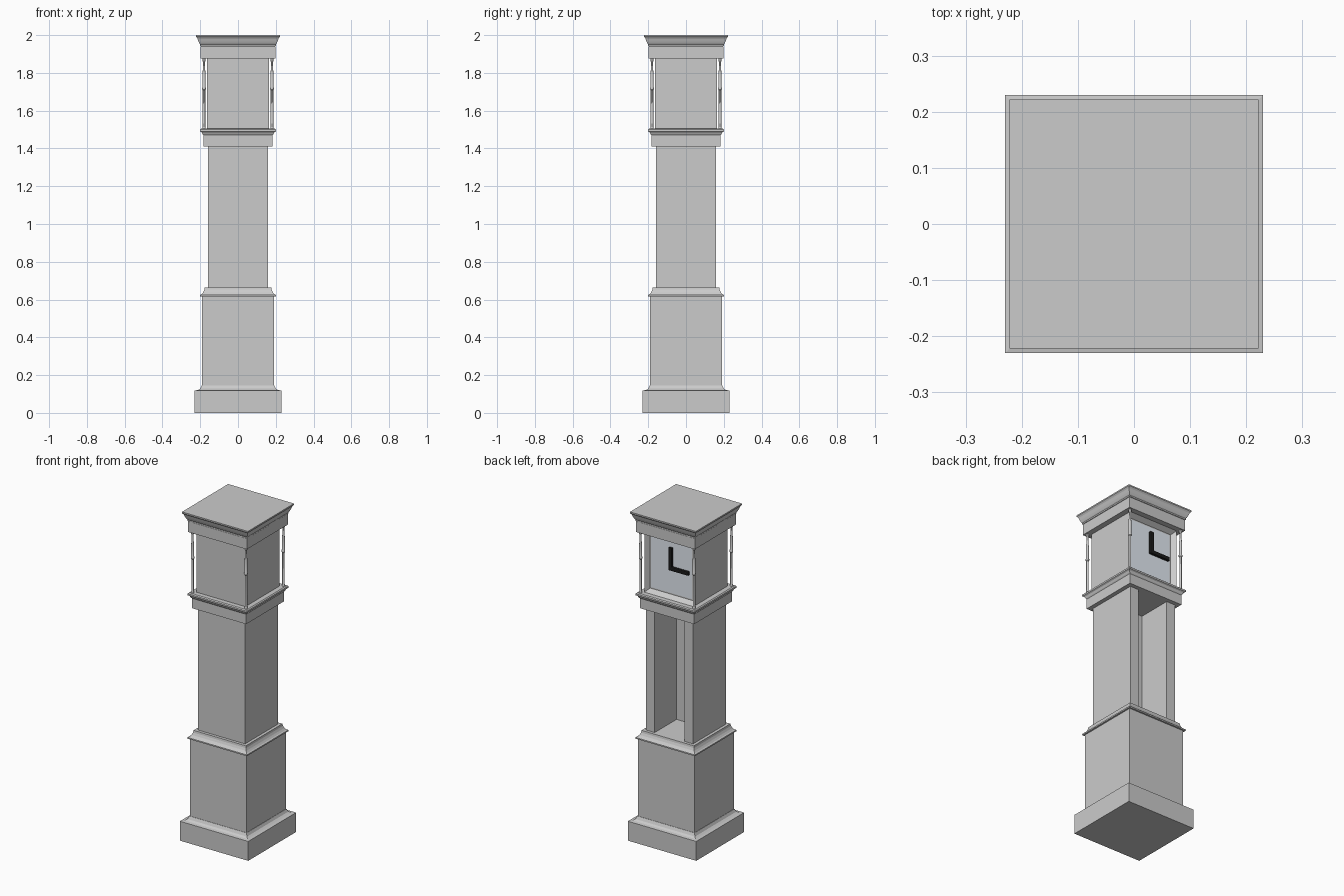
import bpy, bmesh
from math import cos, sin, pi, sqrt

if "Cube" in bpy.data.objects:
    bpy.data.objects.remove(bpy.data.objects["Cube"])


def finish(name, bm, color=None):
    bmesh.ops.recalc_face_normals(bm, faces=bm.faces)
    mesh = bpy.data.meshes.new(name)
    bm.to_mesh(mesh)
    bm.free()
    ob = bpy.data.objects.new(name, mesh)
    bpy.context.collection.objects.link(ob)
    if color:
        mat = bpy.data.materials.new(name + "_colour")
        mat.diffuse_color = color
        mat.use_nodes = True
        mat.node_tree.nodes["Principled BSDF"].inputs["Base Color"].default_value = mat.diffuse_color
        mesh.materials.append(mat)
    return ob


def stack(name, profile, sides=4, at=(0, 0)):
    """Loft rings of (half width, z); four sides give a square section."""
    bm = bmesh.new()
    scale = sqrt(2) if sides == 4 else 1
    rings = []
    for r, z in profile:
        angles = [2 * pi * (i + 0.5) / sides for i in range(sides)]
        rings.append([bm.verts.new((at[0] + r * scale * cos(a),
                                    at[1] + r * scale * sin(a), z)) for a in angles])
    for low, high in zip(rings, rings[1:]):
        for i in range(sides):
            j = (i + 1) % sides
            bm.faces.new((low[i], low[j], high[j], high[i]))
    bm.faces.new(rings[0])
    bm.faces.new(rings[-1])
    return finish(name, bm)


def box(name, x, y, z, color=None):
    bm = bmesh.new()
    bmesh.ops.create_cube(bm, size=1)
    for v in bm.verts:
        v.co = [lo if c < 0 else hi for c, (lo, hi) in zip(v.co, (x, y, z))]
    return finish(name, bm, color)


# Plinth with sloping top moulding, and lower cabinet
stack("plinth", [(0.23, 0), (0.23, 0.118), (0.212, 0.121), (0.2, 0.128), (0.192, 0.145)])
stack("lower_cabinet", [(0.19, 0.14), (0.19, 0.62)])

# Waist moulding: lip with a hollow curve
stack("waist_moulding", [(0.19, 0.617), (0.2, 0.617), (0.2, 0.625), (0.192, 0.629),
                         (0.184, 0.639), (0.178, 0.652), (0.176, 0.665)])

# Trunk: U-shaped plan leaving a tall recess on the +y side
w, a, d = 0.158, 0.1, -0.052
plan = [(-w, -w), (w, -w), (w, w), (a, w), (a, d), (-a, d), (-a, w), (-w, w)]
bm = bmesh.new()
base = bm.faces.new([bm.verts.new((x, y, 0.665)) for x, y in plan])
ext = bmesh.ops.extrude_face_region(bm, geom=[base], use_keep_orig=True)
top = [g for g in ext["geom"] if isinstance(g, bmesh.types.BMVert)]
bmesh.ops.translate(bm, verts=top, vec=(0, 0, 0.745))
finish("trunk", bm)

# Hood seat moulding
stack("hood_base", [(0.183, 1.41), (0.183, 1.47), (0.187, 1.475), (0.192, 1.485),
                    (0.2, 1.49), (0.2, 1.5), (0.194, 1.505)])

# Hood case, its +y side splayed inwards around the dial
bm = bmesh.new()
bmesh.ops.create_cube(bm, size=1)
for v in bm.verts:
    v.co = (v.co.x * 0.33, v.co.y * 0.33, 1.69 + v.co.z * 0.37)
bmesh.ops.recalc_face_normals(bm, faces=bm.faces)
back = [f for f in bm.faces if f.normal.y > 0.9]
bmesh.ops.inset_region(bm, faces=back, thickness=0.028, depth=-0.028)
finish("hood_case", bm)

# Dial and hands
box("dial", (-0.137, 0.137), (0.134, 0.139), (1.533, 1.847), (0.78, 0.83, 0.9, 1))
black = (0.01, 0.01, 0.01, 1)
for name, x, z in (("minute_hand", (-0.012, 0.012), (1.676, 1.815)),
                   ("hour_hand", (-0.125, 0.012), (1.676, 1.7))):
    hand = box(name, x, (0.139, 0.157), z, black)
    bev = hand.modifiers.new("rounded", "BEVEL")
    bev.width = 0.005
    bev.segments = 2

# Slender corner columns with a ring at mid height
for sx in (-1, 1):
    for sy in (-1, 1):
        side = ("right" if sx > 0 else "left") + ("_back" if sy > 0 else "_front")
        col = stack("column_" + side,
                    [(0.009, 1.5), (0.009, 1.51), (0.007, 1.515), (0.007, 1.708),
                     (0.01, 1.712), (0.01, 1.722), (0.008, 1.726), (0.008, 1.8),
                     (0.006, 1.82), (0.006, 1.86), (0.009, 1.865), (0.009, 1.88)],
                    12, (sx * 0.18, sy * 0.18))
        bpy.context.view_layer.objects.active = col
        col.select_set(True)
        bpy.ops.object.shade_smooth_by_angle()
        col.select_set(False)

# Frieze and cornice
stack("frieze", [(0.198, 1.875), (0.198, 1.94), (0.194, 1.945)])
stack("cornice", [(0.2, 1.942), (0.2, 1.95), (0.204, 1.955), (0.209, 1.966),
                  (0.215, 1.983), (0.222, 1.992), (0.222, 2.0)])
